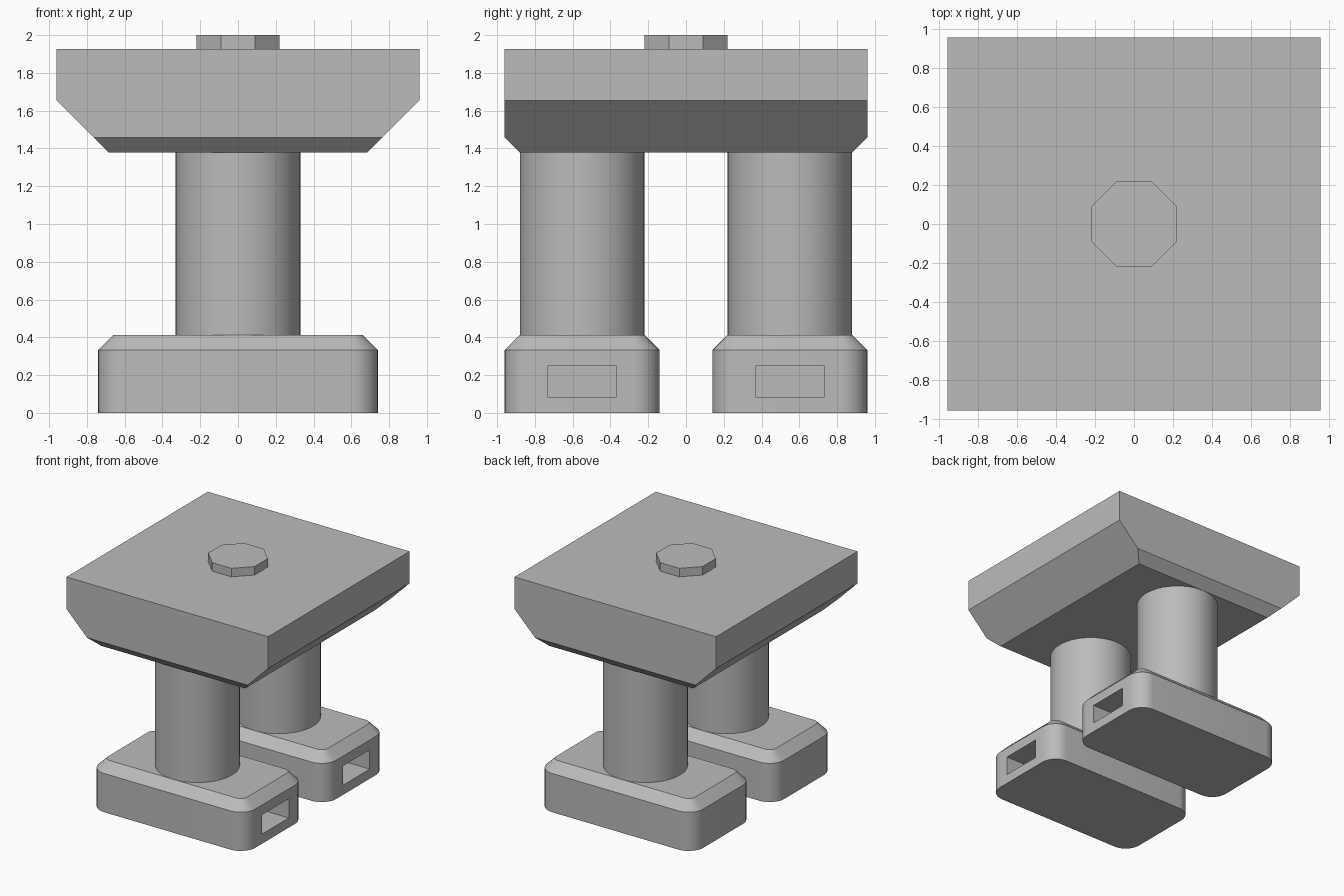
import bpy
import bmesh
from math import cos, sin, pi, radians
from mathutils import Vector

cube = bpy.data.objects.get("Cube")
if cube:
    bpy.data.objects.remove(cube, do_unlink=True)

grey = bpy.data.materials.new("plain_grey")
grey.use_nodes = True
COLOUR = (0.5, 0.5, 0.5, 1)
grey.diffuse_color = COLOUR
grey.node_tree.nodes["Principled BSDF"].inputs["Base Color"].default_value = COLOUR


def loft(name, rings):
    """Closed solid through matching rings of points."""
    bm = bmesh.new()
    loops = [[bm.verts.new(p) for p in ring] for ring in rings]
    n = len(loops[0])
    for a, b in zip(loops, loops[1:]):
        for i in range(n):
            j = (i + 1) % n
            bm.faces.new((a[i], a[j], b[j], b[i]))
    bm.faces.new(loops[0][::-1])
    bm.faces.new(loops[-1])
    bmesh.ops.recalc_face_normals(bm, faces=bm.faces)
    mesh = bpy.data.meshes.new(name)
    bm.to_mesh(mesh)
    bm.free()
    mesh.materials.append(grey)
    obj = bpy.data.objects.new(name, mesh)
    bpy.context.collection.objects.link(obj)
    return obj


def circle(r, y, z, sides, turn=0.0):
    angles = [2 * pi * i / sides + turn for i in range(sides)]
    return [(r * cos(a), y + r * sin(a), z) for a in angles]


def rounded_rect(hx, hy, r, y, z, steps=8):
    pts = []
    for k, (sx, sy) in enumerate(((1, 1), (-1, 1), (-1, -1), (1, -1))):
        for i in range(steps + 1):
            a = (k + i / steps) * pi / 2
            pts.append((sx * (hx - r) + r * cos(a),
                        y + sy * (hy - r) + r * sin(a), z))
    return pts


def activate(obj):
    bpy.ops.object.select_all(action='DESELECT')
    obj.select_set(True)
    bpy.context.view_layer.objects.active = obj


def smooth(obj):
    activate(obj)
    bpy.ops.object.shade_smooth_by_angle(angle=radians(30))


def rect(x, y, hy, z0, z1):
    return [(x, y - hy, z0), (x, y + hy, z0), (x, y + hy, z1), (x, y - hy, z1)]


# Feet with bevelled tops and a slot in the left end, each carrying a column
for side, y in (("front", -0.55), ("back", 0.55)):
    foot = loft(side + "_foot", [
        rounded_rect(0.74, 0.41, 0.14, y, 0),
        rounded_rect(0.74, 0.41, 0.14, y, 0.333),
        rounded_rect(0.66, 0.33, 0.06, y, 0.413)])
    cutter = loft("slot_cutter", [rect(x, y, 0.183, 0.083, 0.248) for x in (0.36, 0.9)])
    cutter.hide_render = True
    cut = foot.modifiers.new("slot", 'BOOLEAN')
    cut.operation = 'DIFFERENCE'
    cut.solver = 'EXACT'
    cut.object = cutter
    activate(foot)
    bpy.ops.object.modifier_apply(modifier=cut.name)
    bpy.data.objects.remove(cutter, do_unlink=True)
    smooth(foot)
    smooth(loft(side + "_column", [circle(0.33, y, z, 48) for z in (0.413, 1.378)]))

# Top block: profile run front to back, then its lower front and back edges cut off
profile = [(-0.96, 1.927), (-0.96, 1.653), (-0.685, 1.378),
           (0.685, 1.378), (0.96, 1.653), (0.96, 1.927)]
block = loft("top_block", [[(x, y, z) for x, z in profile] for y in (-0.96, 0.96)])
bm = bmesh.new()
bm.from_mesh(block.data)
for s in (-1, 1):
    cut = bmesh.ops.bisect_plane(
        bm, geom=bm.verts[:] + bm.edges[:] + bm.faces[:], dist=1e-5,
        plane_co=Vector((0, s * 0.96, 1.458)), plane_no=Vector((0, s, -1)),
        clear_outer=True)
    edges = [e for e in cut["geom_cut"] if isinstance(e, bmesh.types.BMEdge)]
    bmesh.ops.contextual_create(bm, geom=edges)
bmesh.ops.recalc_face_normals(bm, faces=bm.faces)
bm.to_mesh(block.data)
bm.free()

# Eight-sided stud on top
loft("top_stud", [circle(0.238, 0, z, 8, pi / 8) for z in (1.927, 2.0)])
